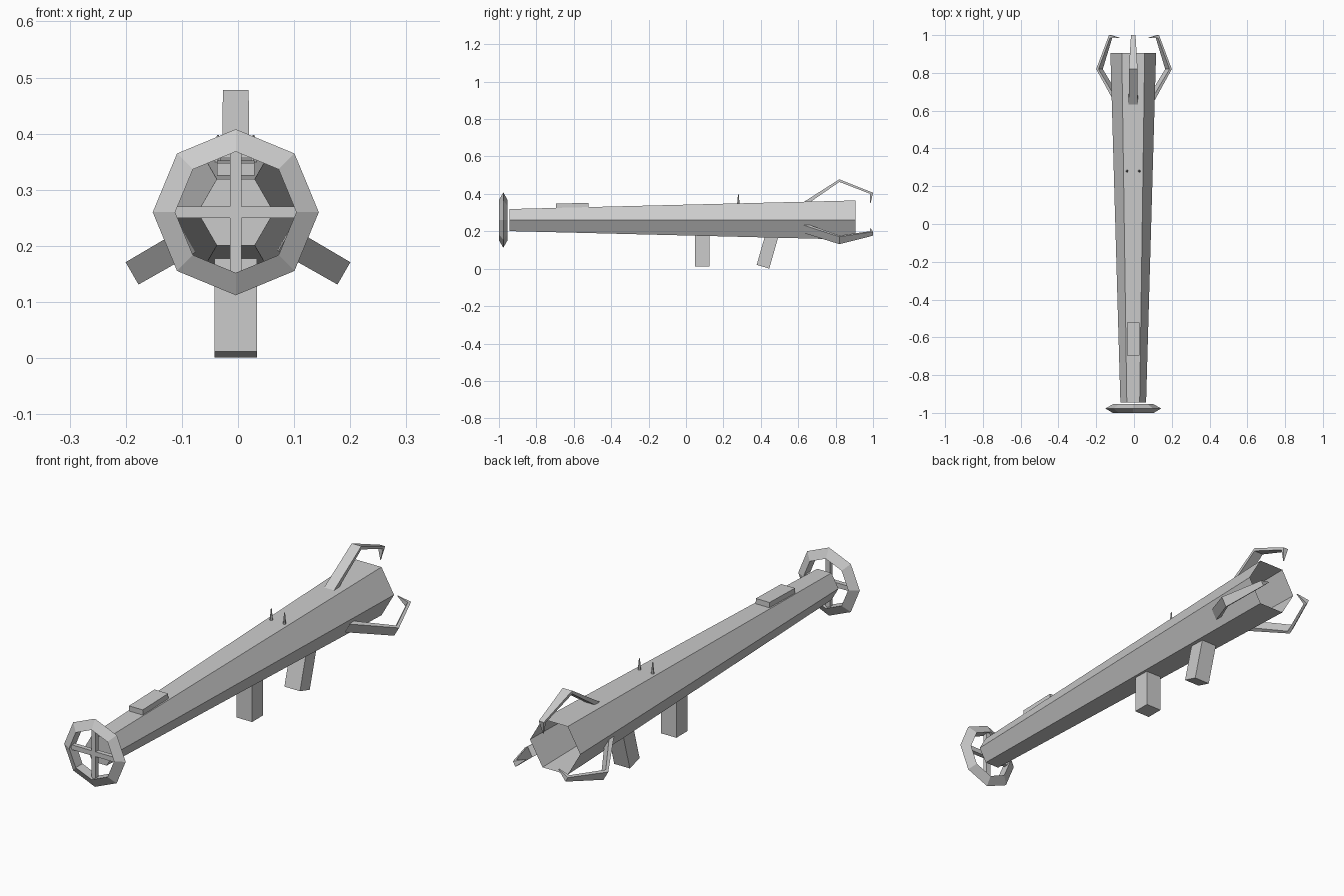
import bpy, bmesh, math
from mathutils import Matrix, Vector

if "Cube" in bpy.data.objects:
    bpy.data.objects.remove(bpy.data.objects["Cube"])

CX, CZ = -0.004, 0.26          # axis of the tube


def make(name, verts, faces):
    me = bpy.data.meshes.new(name)
    bm = bmesh.new()
    vs = [bm.verts.new(v) for v in verts]
    for f in faces:
        bm.faces.new([vs[i] for i in f])
    bmesh.ops.recalc_face_normals(bm, faces=bm.faces)
    bm.to_mesh(me)
    bm.free()
    ob = bpy.data.objects.new(name, me)
    bpy.context.collection.objects.link(ob)
    return ob


def box(name, centre, size, tilt=0.0):
    x, y, z = (s / 2 for s in size)
    rot = Matrix.Rotation(tilt, 3, 'X')
    verts = [rot @ Vector((a * x, b * y, c * z)) + Vector(centre)
             for c in (-1, 1) for a, b in ((-1, -1), (1, -1), (1, 1), (-1, 1))]
    faces = [(0, 1, 2, 3), (4, 5, 6, 7)]
    faces += [(i, (i + 1) % 4, (i + 1) % 4 + 4, i + 4) for i in range(4)]
    return make(name, verts, faces)


def revolve(name, profile, sides, closed=False):
    """Spin (y, radius) points around the tube axis."""
    n = len(profile)
    verts = [(CX + r * math.cos(math.tau * i / sides), y,
              CZ + r * math.sin(math.tau * i / sides))
             for i in range(sides) for y, r in profile]
    faces = [(i * n + j, i * n + (j + 1) % n,
              (i + 1) % sides * n + (j + 1) % n, (i + 1) % sides * n + j)
             for i in range(sides) for j in range(n if closed else n - 1)]
    if not closed:
        faces.append([i * n for i in range(sides)])   # front cap only
    return make(name, verts, faces)


# Tapered six-sided tube, open at the rear
revolve("launch_tube", [(-0.945, 0.068), (0.905, 0.121)], 6)

# Eight-sided front ring with a triangular section, and its cross bars
revolve("front_ring", [(-0.977, 0.148), (-1.0, 0.108), (-0.954, 0.108)], 8, True)
box("ring_bar_vertical", (CX, -0.977, CZ), (0.021, 0.02, 0.218))
box("ring_bar_horizontal", (CX, -0.977, CZ), (0.218, 0.02, 0.021))

# Raised plate on top, following the taper
box("top_plate", (CX, -0.608, 0.335), (0.066, 0.175, 0.03), math.radians(1.4))

# Sight pins
for side in (-1, 1):
    bpy.ops.mesh.primitive_cone_add(vertices=6, radius1=0.007, radius2=0.002, depth=0.055,
                                    location=(CX + side * 0.032, 0.28, 0.37))
    bpy.context.object.name = "sight_pin"

# Grips
box("front_grip", (CX, 0.087, 0.105), (0.075, 0.077, 0.186))
t = math.radians(-16)
up = Matrix.Rotation(t, 3, 'X') @ Vector((0, 0, 0.1))
box("rear_grip", Vector((CX, 0.4115, 0.0105)) + up, (0.075, 0.07, 0.2), t)

# Three bent claws around the rear: outer (y, r), inner (y, r), half width
stations = [((0.63, 0.097), (0.655, 0.09), 0.024),
            ((0.82, 0.218), (0.82, 0.204), 0.023),
            ((1.0, 0.146), (0.985, 0.14), 0.012),
            ((0.987, 0.09), (0.984, 0.09), 0.001)]


def claw(name, angle, cx):
    out = Vector((math.cos(angle), 0, math.sin(angle)))
    side = Vector((-out.z, 0, out.x))
    verts = []
    for o, i, w in stations:
        for (y, r), s in ((o, -w), (o, w), (i, w), (i, -w)):
            verts.append(Vector((cx, y, CZ)) + out * r + side * s)
    faces = [(0, 1, 2, 3), (12, 13, 14, 15)]
    for k in range(0, 12, 4):
        faces += [(k + j, k + (j + 1) % 4, k + 4 + (j + 1) % 4, k + 4 + j) for j in range(4)]
    make(name, verts, faces)


claw("top_claw", math.radians(90), CX)
claw("left_claw", math.radians(210), 0)
claw("right_claw", math.radians(330), 0)
